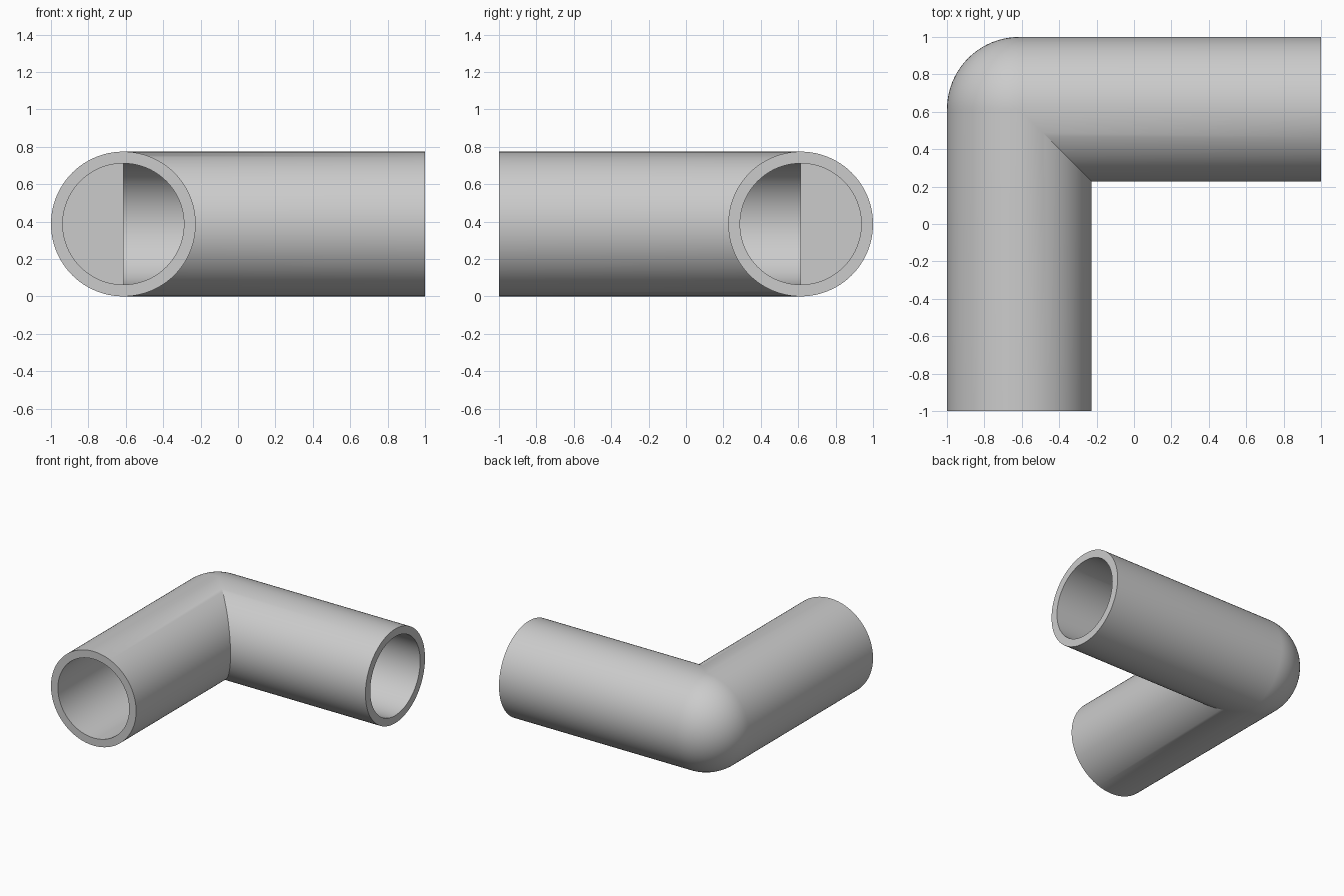
import bpy, bmesh, math
from mathutils import Matrix, Vector

if "Cube" in bpy.data.objects:
    bpy.data.objects.remove(bpy.data.objects["Cube"])

OUTER, BORE = 0.387, 0.324
CX, CY, CZ = OUTER - 1, 1 - OUTER, OUTER
SEG, BEND = 96, 24

grey = bpy.data.materials.new("light grey")
grey.use_nodes = True
grey.diffuse_color = (0.6, 0.6, 0.6, 1)
grey.node_tree.nodes["Principled BSDF"].inputs["Base Color"].default_value = (0.6, 0.6, 0.6, 1)

bm = bmesh.new()


def face(points):
    bm.faces.new([bm.verts.new(p) for p in points])


def section(radius):
    """Circle of (sideways, upward) offsets, starting at the inside of the corner."""
    return [(radius * math.cos(math.tau * i / SEG), radius * math.sin(math.tau * i / SEG))
            for i in range(SEG)]


def mouth(u, w):
    return Vector((CX + u, -1, CZ + w))


def root(u, w):
    # mitred on the inside of the corner, square on the outside
    return Vector((CX + u, CY - max(u, 0), CZ + w))


# One leg: outer wall, bore wall and end rim
outer, inner = section(OUTER), section(BORE)
for i in range(SEG):
    j = (i + 1) % SEG
    for ring in (outer, inner):
        face([mouth(*ring[i]), mouth(*ring[j]), root(*ring[j]), root(*ring[i])])
    face([mouth(*outer[i]), mouth(*outer[j]), mouth(*inner[j]), mouth(*inner[i])])

# Flat half-disc closing the outer half of the bore
far_half = slice(SEG // 4, 3 * SEG // 4 + 1)
face([root(*p) for p in inner[far_half]])

# Second leg mirrored across the corner's diagonal
swap = Matrix(((0, -1, 0), (-1, 0, 0), (0, 0, 1)))
copied = bmesh.ops.duplicate(bm, geom=bm.verts[:] + bm.edges[:] + bm.faces[:])["geom"]
for v in copied:
    if isinstance(v, bmesh.types.BMVert):
        v.co = swap @ v.co

# Rounded elbow: far half of the outline swept a quarter turn into a ball
arc = outer[far_half]


def swept(u, w, step):
    a = math.pi / 2 * step / BEND
    return Vector((CX + u * math.cos(a), CY - u * math.sin(a), CZ + w))


for k in range(BEND):
    for p, q in zip(arc, arc[1:]):
        face([swept(*p, k), swept(*q, k), swept(*q, k + 1), swept(*p, k + 1)])

bmesh.ops.remove_doubles(bm, verts=bm.verts[:], dist=0.0001)
bmesh.ops.dissolve_degenerate(bm, edges=bm.edges[:], dist=0.00001)
bmesh.ops.recalc_face_normals(bm, faces=bm.faces[:])

mesh = bpy.data.meshes.new("elbow_pipe")
bm.to_mesh(mesh)
bm.free()
mesh.materials.append(grey)
pipe = bpy.data.objects.new("elbow_pipe", mesh)
bpy.context.collection.objects.link(pipe)
bpy.ops.object.select_all(action="DESELECT")
pipe.select_set(True)
bpy.context.view_layer.objects.active = pipe
bpy.ops.object.shade_smooth_by_angle(angle=math.radians(25))
